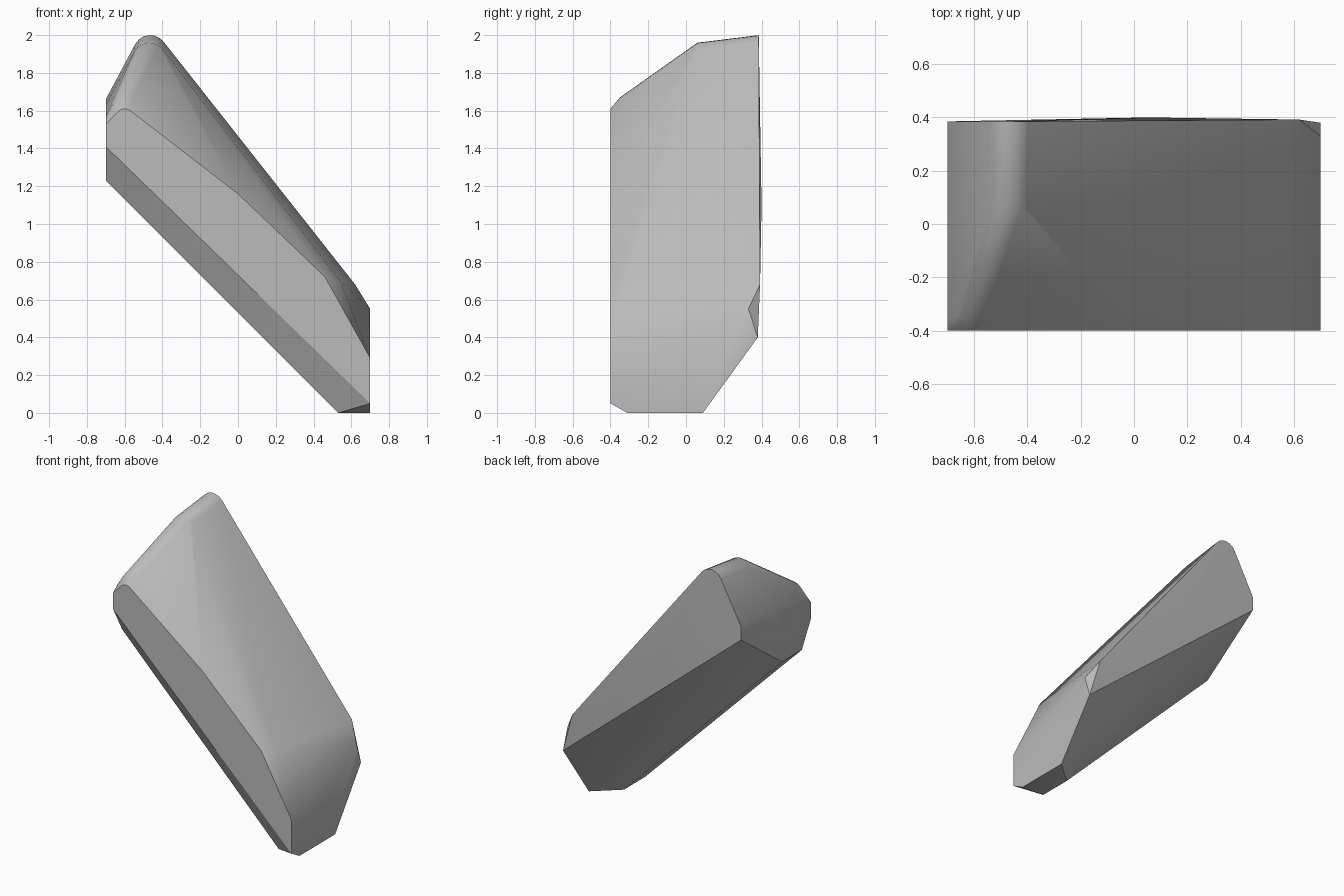
import bpy, bmesh, math

cube = bpy.data.objects.get("Cube")
if cube:
    bpy.data.objects.remove(cube, do_unlink=True)

# Stone colour
stone = bpy.data.materials.new("stone_grey")
stone.use_nodes = True
grey = (0.5, 0.5, 0.5, 1)
stone.diffuse_color = grey
stone.node_tree.nodes["Principled BSDF"].inputs["Base Color"].default_value = grey


def crest_arc(x, y, z, radius, start=38, end=152, steps=7):
    """Rounded cross-section of the crest, lying across the y axis."""
    points = []
    for i in range(steps):
        angle = math.radians(start + (end - start) * i / (steps - 1))
        points.append((x + radius * math.cos(angle), y, z + radius * math.sin(angle)))
    return points


def end_profile(x, profile):
    """Flat end wall given as (y, z) corners."""
    return [(x, y, z) for y, z in profile]


# Rounded crest, running from the back down to the front
corners = crest_arc(-.465, .385, 1.91, .09)
corners += crest_arc(-.47, .06, 1.87, .09)
corners += crest_arc(-.6, -.35, 1.6, .07)
corners += crest_arc(-.6, -.4, 1.56, .05)

# High end wall
corners += end_profile(-.7, [(-.08, 1.23), (-.3, 1.23), (-.4, 1.41), (-.4, 1.53),
                             (-.35, 1.57), (.06, 1.63), (.385, 1.66), (.385, 1.56)])
# Low end wall
corners += end_profile(.7, [(-.4, .05), (-.31, 0), (.09, 0), (.38, .4),
                            (.33, .55), (-.4, .29)])
# Foot
corners += end_profile(.53, [(-.06, 0), (-.3, 0)])
# Front edge, shoulder and back bulge
corners += [(0, -.4, 1.16), (.46, -.4, .72), (.54, -.32, .7),
            (.62, .392, .68), (.05, .4, 1.1)]

# Skin the corners into one convex boulder
bm = bmesh.new()
for co in corners:
    bm.verts.new(co)
hull = bmesh.ops.convex_hull(bm, input=bm.verts[:])
loose = [v for v in bm.verts if not v.link_faces]
bmesh.ops.delete(bm, geom=loose, context='VERTS')
bmesh.ops.dissolve_limit(bm, angle_limit=math.radians(1), verts=bm.verts[:], edges=bm.edges[:])
bmesh.ops.recalc_face_normals(bm, faces=bm.faces[:])

mesh = bpy.data.meshes.new("boulder")
bm.to_mesh(mesh)
bm.free()
mesh.materials.append(stone)
boulder = bpy.data.objects.new("boulder", mesh)
bpy.context.collection.objects.link(boulder)

# Soft crest, crisp facets
bpy.ops.object.select_all(action='DESELECT')
boulder.select_set(True)
bpy.context.view_layer.objects.active = boulder
bpy.ops.object.shade_smooth_by_angle(angle=math.radians(30))
